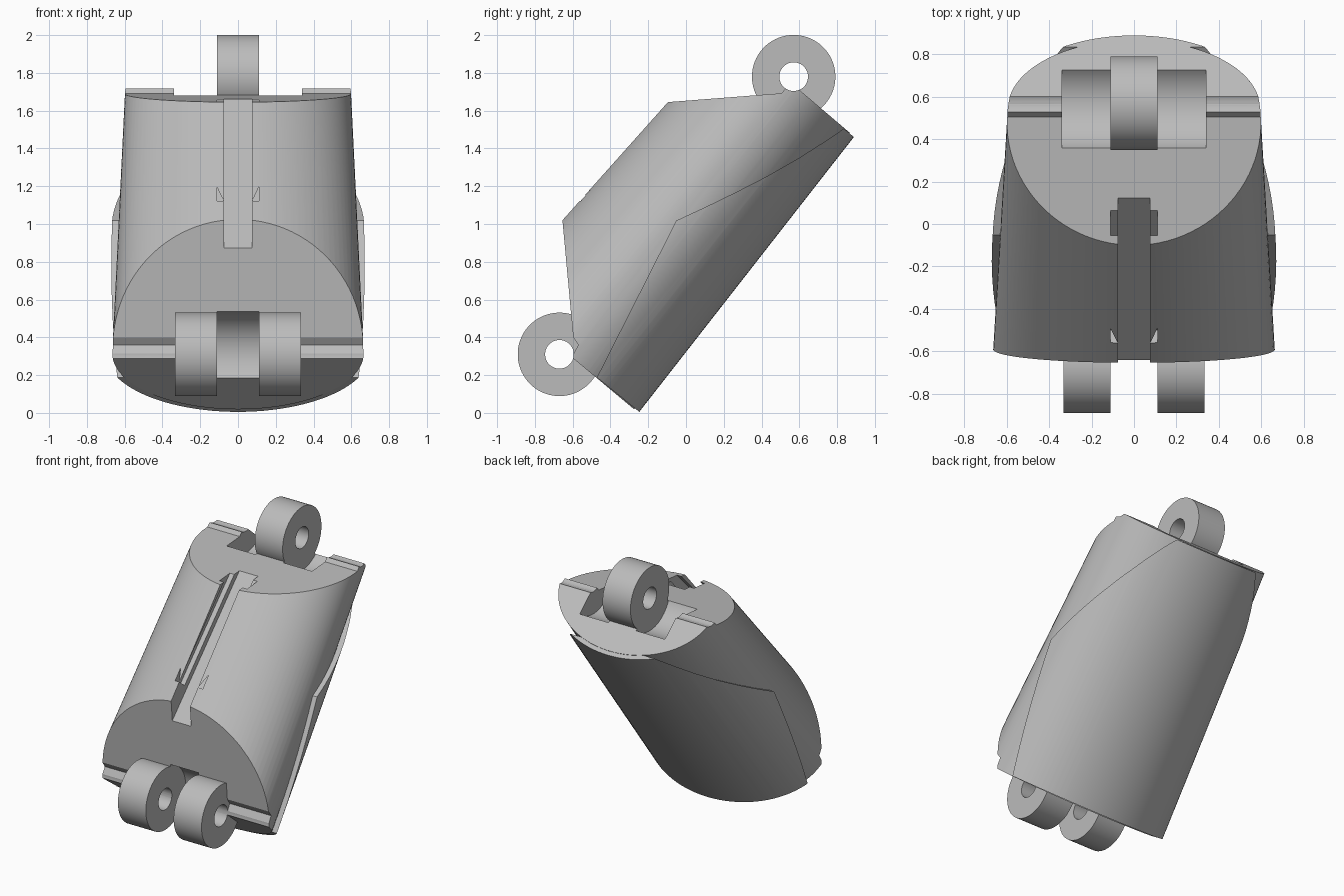
import bpy, bmesh, math
from mathutils import Vector

if "Cube" in bpy.data.objects:
    bpy.data.objects.remove(bpy.data.objects["Cube"], do_unlink=True)

grey = bpy.data.materials.new("light grey")
grey.use_nodes = True
COLOUR = (0.5, 0.5, 0.5, 1)
grey.diffuse_color = COLOUR
grey.node_tree.nodes["Principled BSDF"].inputs["Base Color"].default_value = COLOUR

LOWER = (-0.67, 0.31)   # hinge centres (y, z)
UPPER = (0.57, 1.78)


def yz(u, v):
    """Along the leaning axis (u) and out towards its upper side (v)."""
    return LOWER[0] + 0.63 * u - 0.776 * v, LOWER[1] + 0.776 * u + 0.63 * v


def finish(bm, name):
    bmesh.ops.recalc_face_normals(bm, faces=bm.faces[:])
    mesh = bpy.data.meshes.new(name)
    bm.to_mesh(mesh)
    bm.free()
    mesh.materials.append(grey)
    obj = bpy.data.objects.new(name, mesh)
    bpy.context.collection.objects.link(obj)
    return obj


def prism(name, outline, x0, x1):
    """Side outline (y, z) extruded across x."""
    bm = bmesh.new()
    face = bm.faces.new([bm.verts.new((x0, y, z)) for y, z in outline])
    new = bmesh.ops.extrude_face_region(bm, geom=[face])["geom"]
    bmesh.ops.translate(bm, vec=Vector((x1 - x0, 0, 0)),
                        verts=[g for g in new if isinstance(g, bmesh.types.BMVert)])
    return finish(bm, name)


def disc(name, centre, r, x0, x1, n=64):
    turn = [2 * math.pi * (i + 0.5) / n for i in range(n)]
    return prism(name, [(centre[0] + r * math.cos(a), centre[1] + r * math.sin(a))
                        for a in turn], x0, x1)


def tube(name, widen, lower_inset, n=96):
    """Tapered oval bar along the axis, longer than needed."""
    bm = bmesh.new()
    rings = []
    for u in (-0.3, 2.2):
        mid, width = -0.03, 0.667 - 0.038 * u + widen
        up = 0.465 - 0.047 * u - mid
        down = 0.521 - 0.019 * u + mid - lower_inset
        ring = []
        for i in range(n):
            a = 2 * math.pi * i / n
            s = math.sin(a)
            ring.append(bm.verts.new((width * math.cos(a),
                                      *yz(u, mid + s * (up if s > 0 else down)))))
        rings.append(ring)
    for i in range(n):
        j = (i + 1) % n
        bm.faces.new((rings[0][i], rings[0][j], rings[1][j], rings[1][i]))
    for ring in rings:
        bm.faces.new(ring)
    return finish(bm, name)


def combine(obj, other, operation):
    mod = obj.modifiers.new("combine", 'BOOLEAN')
    mod.operation, mod.object, mod.solver = operation, other, 'EXACT'
    bpy.context.view_layer.objects.active = obj
    bpy.ops.object.modifier_apply(modifier=mod.name)
    bpy.data.objects.remove(other, do_unlink=True)


# Main segment: oval bar trimmed to the slanted side outline
body = tube("finger_segment", 0, 0.03)
outline = [(-0.645, 1.06), (-0.655, 1.03), (-0.597, 0.40), (-0.57, 0.36), (-0.605, 0.295),
           (-0.15, -0.085), (1.0, 1.37), (0.60, 1.71), (0.565, 1.704), (0.53, 1.72),
           (0.505, 1.692), (-0.1, 1.645), (-0.3, 1.628), (-0.8, 1.2), (-0.668, 1.18)]
combine(body, prism("trim", outline, -1, 1), 'INTERSECT')

# Raised underside pad with a peaked upper edge
pad = tube("underside_pad", 0.035, 0)
edge = [(0.03, -0.231), (0.94, -0.034), (1.1, -0.112), (1.25, -0.182), (1.42, -0.257),
        (1.6, -0.327), (1.75, -0.377), (1.877, -0.416), (1.877, -0.7), (0.03, -0.7)]
combine(pad, prism("pad_trim", [yz(u, v) for u, v in edge], -1, 1), 'INTERSECT')
combine(body, pad, 'UNION')

# Cord channel along the upper side, with side grooves
slot = [(0.2, 0.355), (1.8, 0.215), (1.8, 0.7), (0.2, 0.7)]
combine(body, prism("slot", [yz(*p) for p in slot], -0.075, 0.075), 'DIFFERENCE')
groove = [(0.7, 0.35), (1.8, 0.254), (1.8, 0.333), (0.7, 0.429)]
combine(body, prism("groove", [yz(*p) for p in groove], -0.11, 0.11), 'DIFFERENCE')

# Round hinge clearances
combine(body, disc("lower_gap", LOWER, 0.235, -0.111, 0.111), 'DIFFERENCE')
for side in (-1, 1):
    combine(body, disc("upper_gap", UPPER, 0.235, side * 0.111, side * 0.34), 'DIFFERENCE')

# Hinge lugs: one above, two below
combine(body, disc("upper_lug", UPPER, 0.221, -0.111, 0.111), 'UNION')
for side in (-1, 1):
    combine(body, disc("lower_lug", LOWER, 0.221, side * 0.111, side * 0.333), 'UNION')

# Pin holes
for centre in (LOWER, UPPER):
    combine(body, disc("pin_hole", centre, 0.076, -1, 1, 32), 'DIFFERENCE')

bpy.ops.object.select_all(action='DESELECT')
body.select_set(True)
bpy.context.view_layer.objects.active = body
bpy.ops.object.shade_smooth_by_angle(angle=math.radians(25))
